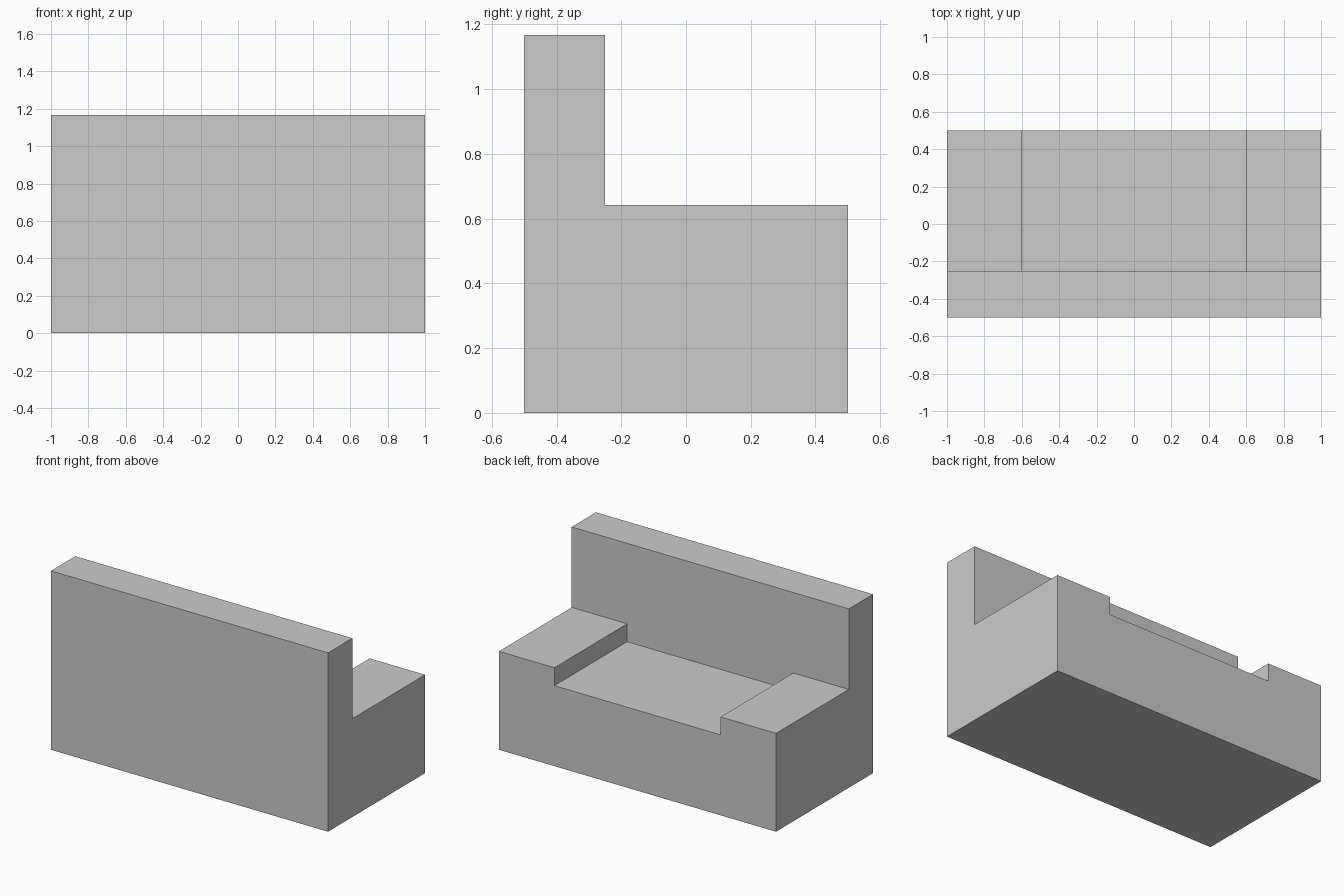
import bpy

if "Cube" in bpy.data.objects:
    bpy.data.objects.remove(bpy.data.objects["Cube"])


def box(name, lo, hi):
    """Box spanning two opposite corners, with its scale applied."""
    centre = [(a + b) / 2 for a, b in zip(lo, hi)]
    bpy.ops.mesh.primitive_cube_add(size=1, location=centre)
    obj = bpy.context.object
    obj.name = name
    obj.scale = [b - a for a, b in zip(lo, hi)]
    bpy.ops.object.transform_apply(location=True, rotation=False, scale=True)
    return obj


SEAT_Z, ARM_Z, BACK_Z = 0.525, 0.642, 1.167
BACK_Y = -0.25

# Solid seat block reaching the floor
box("seat_base", (-1, -0.5, 0), (1, 0.5, SEAT_Z))

# Full-width backrest standing on the seat block
box("backrest", (-1, -0.5, SEAT_Z), (1, BACK_Y, BACK_Z))

# Armrests, mirrored across x = 0
arms = box("armrests", (0.6, BACK_Y, SEAT_Z), (1, 0.5, ARM_Z))
arms.modifiers.new("mirror_x", 'MIRROR').use_axis[0] = True
